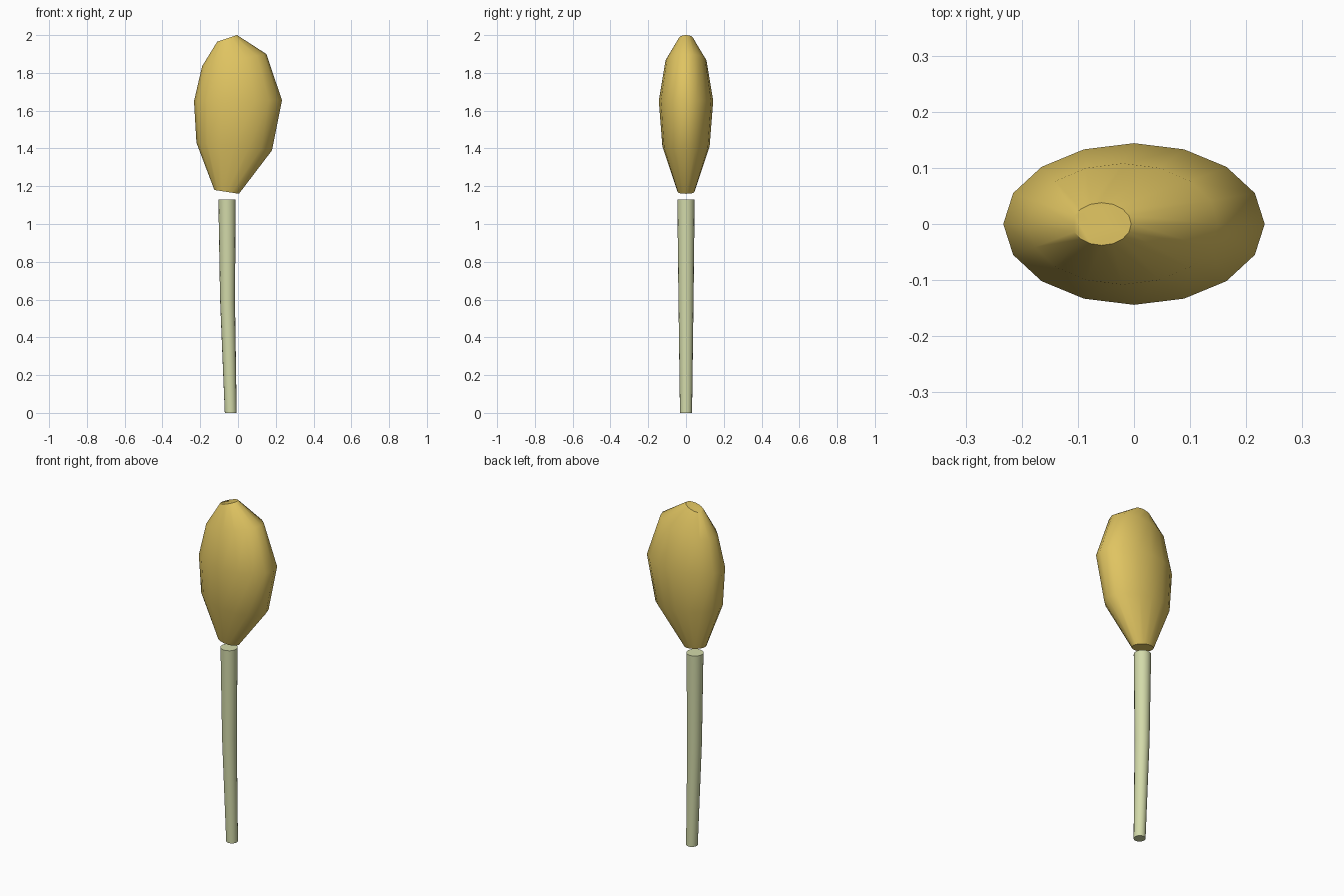
import bpy, bmesh, math

if "Cube" in bpy.data.objects:
    bpy.data.objects.remove(bpy.data.objects["Cube"])

SIDES = 16


def material(name, rgb):
    m = bpy.data.materials.new(name)
    m.diffuse_color = (*rgb, 1)
    m.use_nodes = True
    m.node_tree.nodes["Principled BSDF"].inputs["Base Color"].default_value = m.diffuse_color
    return m


def loft(name, rings, mat):
    """Rings are (left x, left z, right x, right z, half depth), bottom to top."""
    bm = bmesh.new()
    loops = []
    for xl, zl, xr, zr, d in rings:
        loop = []
        for i in range(SIDES):
            a = 2 * math.pi * i / SIDES
            t = (1 + math.cos(a)) / 2
            loop.append(bm.verts.new((xl + (xr - xl) * t, d * math.sin(a), zl + (zr - zl) * t)))
        loops.append(loop)
    for lo, hi in zip(loops, loops[1:]):
        for i in range(SIDES):
            j = (i + 1) % SIDES
            bm.faces.new((lo[i], lo[j], hi[j], hi[i]))
    bm.faces.new(loops[0][::-1])
    bm.faces.new(loops[-1])
    me = bpy.data.meshes.new(name)
    bm.to_mesh(me)
    bm.free()
    me.materials.append(mat)
    ob = bpy.data.objects.new(name, me)
    bpy.context.collection.objects.link(ob)
    bpy.ops.object.select_all(action='DESELECT')
    ob.select_set(True)
    bpy.context.view_layer.objects.active = ob
    bpy.ops.object.shade_smooth_by_angle(angle=math.radians(45))
    return ob


# Flattened, slightly lopsided bud head
loft("bud_head", [
    (-0.125, 1.18, 0.005, 1.16, 0.045),
    (-0.22, 1.43, 0.18, 1.39, 0.125),
    (-0.233, 1.65, 0.233, 1.655, 0.144),
    (-0.19, 1.835, 0.15, 1.90, 0.108),
    (-0.11, 1.965, -0.005, 2.0, 0.038),
], material("golden_yellow", (0.74, 0.55, 0.12)))

# Stem, widening and leaning slightly upward
loft("stem", [
    (-0.07, 0, -0.007, 0, 0.032),
    (-0.095, 0.6, -0.016, 0.6, 0.040),
    (-0.104, 1.13, -0.012, 1.13, 0.046),
], material("pale_green", (0.65, 0.70, 0.40)))
